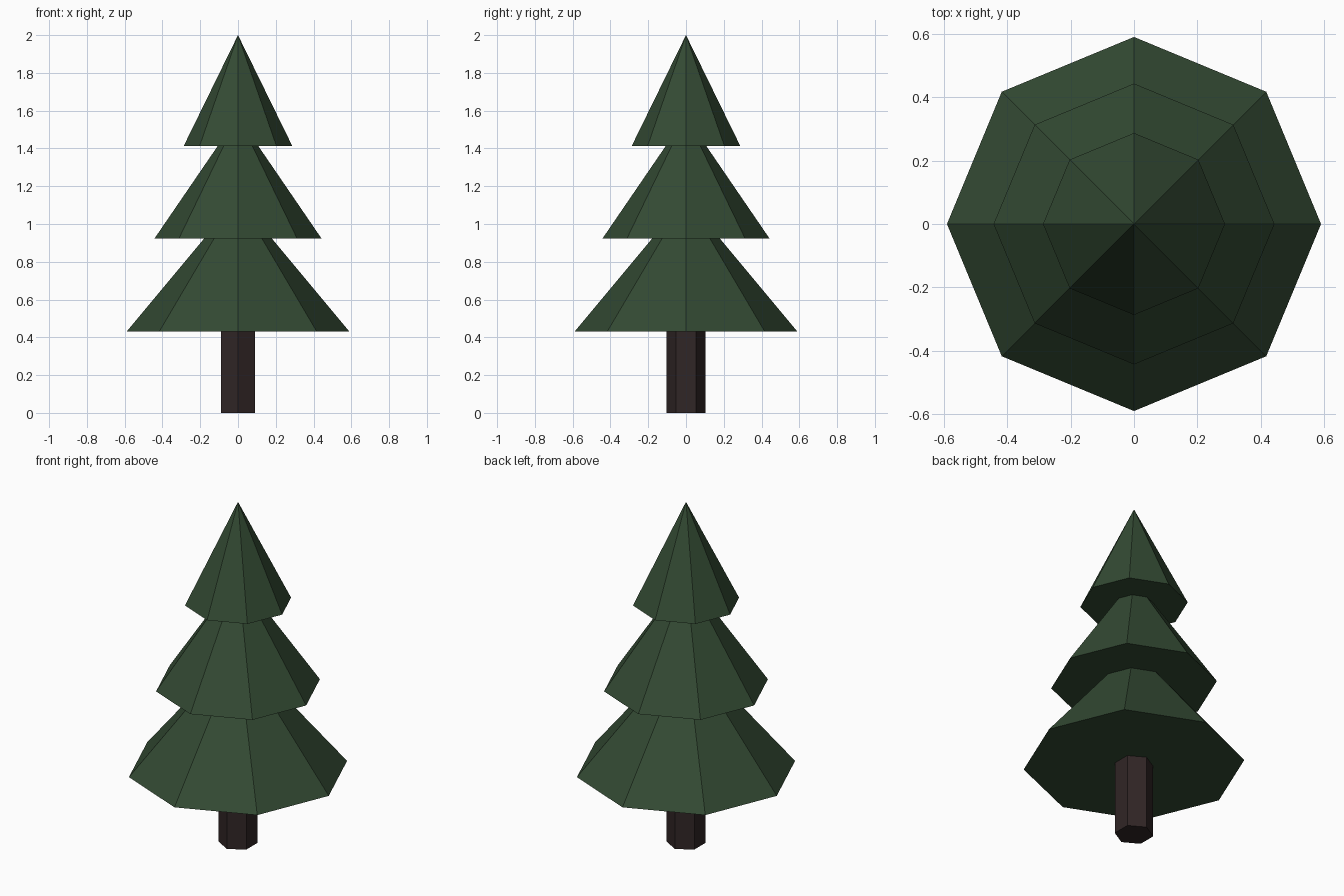
import bpy
import math

if "Cube" in bpy.data.objects:
    bpy.data.objects.remove(bpy.data.objects["Cube"])


def material(name, rgb):
    m = bpy.data.materials.new(name)
    m.diffuse_color = (*rgb, 1)
    m.use_nodes = True
    m.node_tree.nodes["Principled BSDF"].inputs["Base Color"].default_value = m.diffuse_color
    return m


def cone(name, sides, r1, r2, z0, z1, mat):
    bpy.ops.mesh.primitive_cone_add(vertices=sides, radius1=r1, radius2=r2,
                                    depth=z1 - z0, location=(0, 0, (z0 + z1) / 2))
    ob = bpy.context.object
    ob.name = name
    ob.data.materials.append(mat)
    return ob


green = material("dark green needles", (0.033, 0.068, 0.033))
brown = material("dark brown bark", (0.030, 0.019, 0.019))

# Hexagonal trunk, corners facing front and back
cone("trunk", 6, 0.104, 0.104, 0.0, 0.44, brown)

# Three overlapping eight-sided foliage tiers: radius, base, tip
tiers = [("lower_foliage", 0.59, 0.43, 1.138),
         ("middle_foliage", 0.443, 0.922, 1.57),
         ("upper_foliage", 0.287, 1.414, 2.0)]
for name, radius, base, tip in tiers:
    cone(name, 8, radius, 0, base, tip, green)
